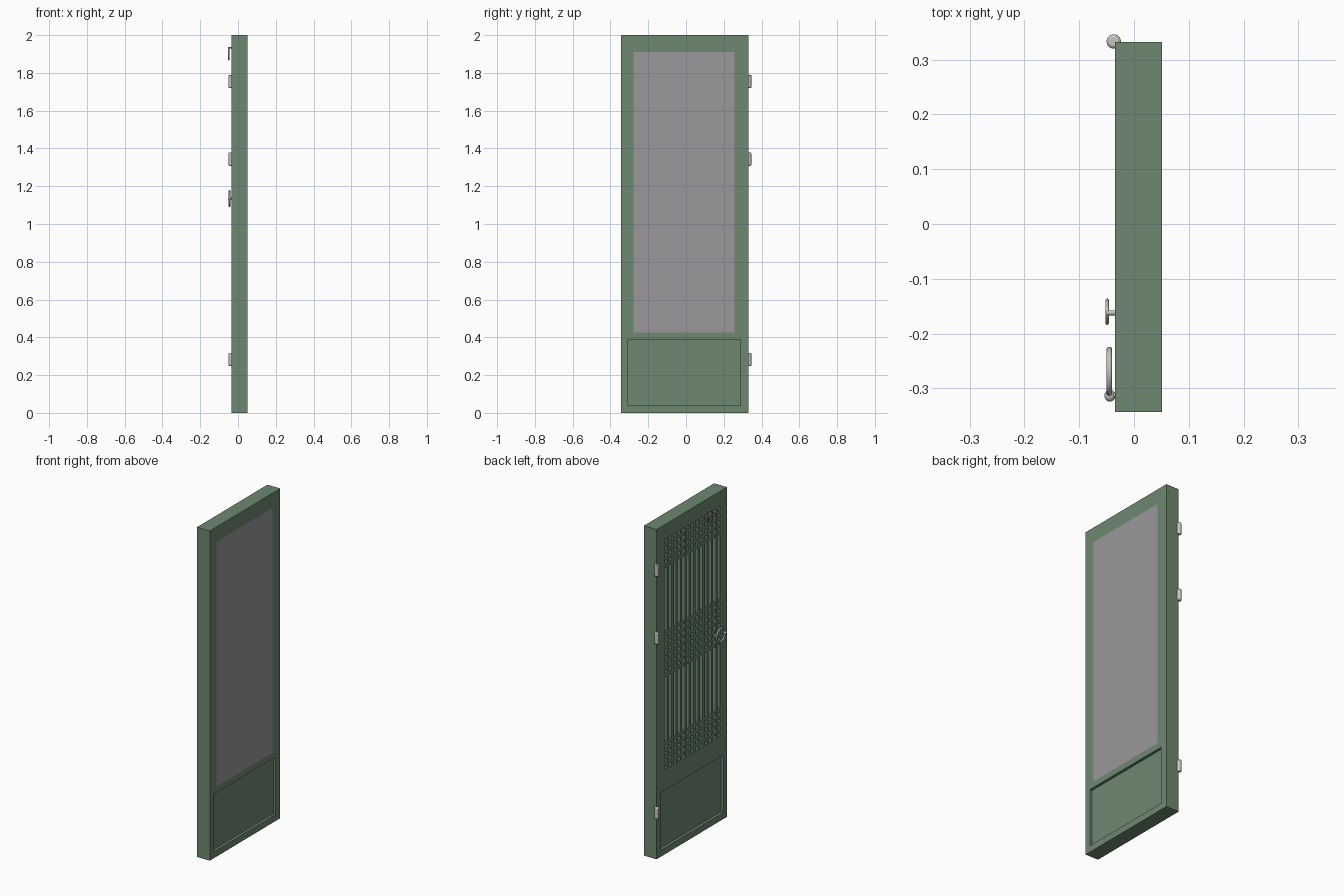
import bpy, math
from mathutils import Vector

if "Cube" in bpy.data.objects:
    bpy.data.objects.remove(bpy.data.objects["Cube"])


def mat(name, c):
    m = bpy.data.materials.new(name)
    m.diffuse_color = (*c, 1)
    m.use_nodes = True
    m.node_tree.nodes["Principled BSDF"].inputs["Base Color"].default_value = m.diffuse_color
    return m


GREEN = mat("green_paint", (0.155, 0.245, 0.16))
PAPER = mat("grey_paper", (0.32, 0.31, 0.325))
METAL = mat("pale_metal", (0.56, 0.56, 0.54))


def box(name, lo, hi, m):
    lo, hi = Vector(lo), Vector(hi)
    bpy.ops.mesh.primitive_cube_add(size=1, location=(lo + hi) / 2)
    o = bpy.context.object
    o.name = name
    o.scale = hi - lo
    bpy.ops.object.transform_apply(location=False, rotation=False, scale=True)
    o.data.materials.append(m)
    return o


def tube(name, pts, r, cyclic=False):
    cu = bpy.data.curves.new(name, 'CURVE')
    cu.dimensions = '3D'
    cu.bevel_depth = r
    cu.bevel_resolution = 3
    cu.use_fill_caps = True
    sp = cu.splines.new('POLY')
    sp.points.add(len(pts) - 1)
    for p, c in zip(sp.points, pts):
        p.co = (*c, 1)
    sp.use_cyclic_u = cyclic
    sp.use_smooth = True
    o = bpy.data.objects.new(name, cu)
    bpy.context.collection.objects.link(o)
    cu.materials.append(METAL)
    return o


def ball(name, loc, scale):
    bpy.ops.mesh.primitive_uv_sphere_add(segments=16, ring_count=10, radius=1, location=loc)
    o = bpy.context.object
    o.name = name
    o.scale = scale
    o.data.materials.append(METAL)
    bpy.ops.object.shade_smooth()


X0, X1 = -0.035, 0.051
Y0, Y1 = -0.343, 0.332
A, B = -0.278, 0.257          # lattice opening sides
Z0, Z1 = 0.51, 1.91           # lattice opening bottom and top

# door body with cut opening, paper rebate and sunk lower panels
body = box("door_frame", (X0, Y0, 0), (X1, Y1, 2), GREEN)
cuts = [((-0.1, A, Z0), (0.0465, B, Z1)),
        ((0.046, A, 0.425), (0.1, B, Z1)),
        ((-0.1, -0.308, 0.04), (X0 + 0.016, 0.288, 0.388)),
        ((X1 - 0.016, -0.308, 0.04), (0.1, 0.288, 0.388))]
for lo, hi in cuts:
    c = box("cutter", lo, hi, GREEN)
    c.hide_render = True
    md = body.modifiers.new("cut", 'BOOLEAN')
    md.operation = 'DIFFERENCE'
    md.solver = 'EXACT'
    md.object = c
    bpy.context.view_layer.objects.active = body
    bpy.ops.object.modifier_apply(modifier=md.name)
    bpy.data.objects.remove(c)

# paper sheet, flush with the inner face
box("paper_sheet", (0.046, A, 0.425), (X1, B, Z1), PAPER)

# lattice bars
W = 0.017
N = 12
pitch = (B - A + W) / (N + 1)
for i in range(N):
    y = A - W + pitch * (i + 1)
    box("lattice_upright", (X0, y, Z0), (0.0455, y + W, Z1), GREEN)
rows = [Z1 + W / 2 - 0.0425 * k for k in range(1, 5)]
rows += [Z0 - W / 2 + 0.0425 * k for k in range(1, 5)]
rows += [1.21 + 0.0425 * k for k in range(-3, 4)]
for z in rows:
    box("lattice_crossbar", (X0 + 0.0004, A, z - W / 2), (0.045, B, z + W / 2), GREEN)

# hinge barrels on the outer back corner
for z in (1.755, 1.343, 0.283):
    bpy.ops.mesh.primitive_cylinder_add(vertices=24, radius=0.013, depth=0.07,
                                        location=(-0.037, 0.333, z))
    o = bpy.context.object
    o.name = "hinge_barrel"
    o.data.materials.append(METAL)
    b = o.modifiers.new("bevel", 'BEVEL')
    b.width = 0.005
    b.segments = 2
    bpy.ops.object.shade_smooth_by_angle()

# ring pull held at its side by a round stud
ring = [(-0.045, -0.269 + 0.04 * math.cos(t), 1.135 + 0.04 * math.sin(t))
        for t in (2 * math.pi * i / 32 for i in range(32))]
tube("ring_pull", ring, 0.0052, True)
tube("ring_stud", [(X0, -0.312, 1.135), (-0.048, -0.312, 1.135)], 0.006)
ball("ring_stud_head", (-0.044, -0.313, 1.135), (0.01, 0.011, 0.009))

# small hanging loop at the top rail
loop = [(-0.049, -0.16 + 0.023 * math.sin(t) * (0.75 - 0.25 * math.cos(t)) * 1.15,
         1.902 + 0.033 * math.cos(t))
        for t in (2 * math.pi * i / 28 for i in range(28))]
tube("loop_latch", loop, 0.0032, True)
tube("loop_pin", [(X0, -0.162, 1.934), (-0.051, -0.162, 1.934)], 0.0045)
